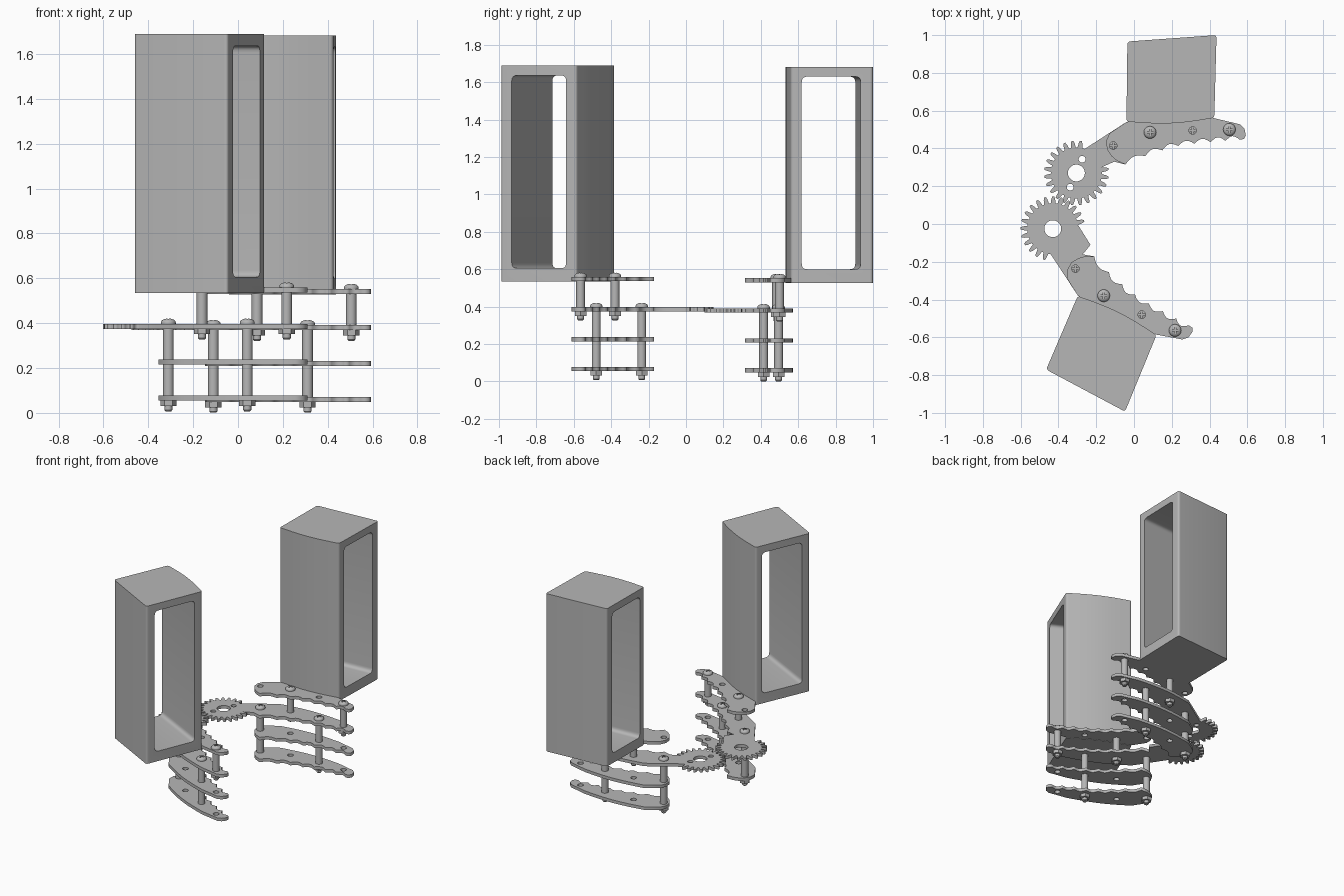
import bpy, bmesh, math
from mathutils import Matrix, Vector

if "Cube" in bpy.data.objects:
    bpy.data.objects.remove(bpy.data.objects["Cube"])

grey = bpy.data.materials.new("plain_grey")
grey.use_nodes = True
grey.diffuse_color = (0.47, 0.47, 0.47, 1)
grey.node_tree.nodes["Principled BSDF"].inputs["Base Color"].default_value = (0.47, 0.47, 0.47, 1)


def activate(ob):
    bpy.ops.object.select_all(action='DESELECT')
    ob.select_set(True)
    bpy.context.view_layer.objects.active = ob


def link(name, data):
    ob = bpy.data.objects.new(name, data)
    bpy.context.collection.objects.link(ob)
    return ob


def circle(c, r, n=20):
    return [(c[0] + r * math.cos(math.tau * i / n), c[1] + r * math.sin(math.tau * i / n)) for i in range(n)]


def sheet(name, loops, z, thick):
    """Flat part: first loop is the outline, the others are holes."""
    cu = bpy.data.curves.new(name, 'CURVE')
    cu.dimensions = '2D'
    cu.fill_mode = 'BOTH'
    cu.extrude = thick / 2
    for loop in loops:
        sp = cu.splines.new('POLY')
        sp.points.add(len(loop) - 1)
        for p, q in zip(sp.points, loop):
            p.co = (q[0], q[1], 0, 1)
        sp.use_cyclic_u = True
    ob = link(name, cu)
    activate(ob)
    bpy.ops.object.convert(target='MESH')
    ob = bpy.context.object
    bm = bmesh.new()
    bm.from_mesh(ob.data)
    bmesh.ops.remove_doubles(bm, verts=bm.verts, dist=1e-5)
    bmesh.ops.recalc_face_normals(bm, faces=bm.faces)
    bm.to_mesh(ob.data)
    bm.free()
    ob.data.materials.clear()
    ob.data.materials.append(grey)
    ob.location.z = z
    return ob


def lathe(name, profile, x, y, z, sides):
    bm = bmesh.new()
    vs = [bm.verts.new((r, 0, h)) for r, h in profile]
    es = [bm.edges.new(e) for e in zip(vs, vs[1:])]
    bmesh.ops.spin(bm, geom=vs + es, cent=(0, 0, 0), axis=(0, 0, 1), angle=math.tau, steps=sides)
    bmesh.ops.remove_doubles(bm, verts=bm.verts, dist=1e-5)
    bmesh.ops.recalc_face_normals(bm, faces=bm.faces)
    me = bpy.data.meshes.new(name)
    bm.to_mesh(me)
    bm.free()
    me.materials.append(grey)
    ob = link(name, me)
    ob.location = (x, y, z)
    return ob


def cut(ob, cutter):
    mod = ob.modifiers.new("cut", 'BOOLEAN')
    mod.operation = 'DIFFERENCE'
    mod.solver = 'EXACT'
    mod.object = cutter
    activate(ob)
    bpy.ops.object.modifier_apply(modifier="cut")
    bpy.data.objects.remove(cutter)


def smooth(ob):
    activate(ob)
    bpy.ops.object.shade_smooth_by_angle(angle=math.radians(35))


def rounded(pts, r, steps=5):
    out = []
    for i, p in enumerate(pts):
        p, a, b = Vector(p), Vector(pts[i - 1]), Vector(pts[(i + 1) % len(pts)])
        s, e = p + (a - p).normalized() * r, p + (b - p).normalized() * r
        for k in range(steps + 1):
            t = k / steps
            out.append(tuple(s * (1 - t) ** 2 + p * 2 * t * (1 - t) + e * t * t))
    return out


def arc(a, b, bulge, n=8):
    """Points strictly between a and b, bowed sideways."""
    a, b = Vector(a), Vector(b)
    side = Vector((a.y - b.y, b.x - a.x)).normalized()
    return [tuple(a.lerp(b, i / n) + side * bulge * math.sin(math.pi * i / n)) for i in range(1, n)]


# Finger layout, shared by both fingers
GEAR = Vector((-0.305, 0.27))
BOLTS = [(-0.11, 0.415), (0.085, 0.485), (0.31, 0.495), (0.505, 0.50)]
TIPS = [(-0.045, 0.315), (0.06, 0.36), (0.15, 0.39), (0.235, 0.413),
        (0.32, 0.425), (0.405, 0.433), (0.485, 0.44), (0.56, 0.446)]
HEEL, TOE = (-0.04, 0.54), (0.425, 0.56)


def jaw_edge():
    """Toothed gripping edge, fingertip and back edge, ending at the heel."""
    pts = [TIPS[0]]
    for a, b in zip(TIPS, TIPS[1:]):
        pts += arc(a, b, 0.022, 6) + [b]
    pts += [(0.583, 0.45), (0.592, 0.47), (0.585, 0.505), (0.56, 0.528), TOE]
    return pts + arc(TOE, HEEL, -0.02) + [HEEL]


def gear_edge(teeth):
    pts = []
    for k in range(teeth):
        for off, r in ((-5.5, 0.135), (-3.6, 0.158), (-1.8, 0.171), (1.8, 0.171), (3.6, 0.158), (5.5, 0.135)):
            a = math.radians(82 + 15 * k + off)
            pts.append(tuple(GEAR + Vector((math.cos(a), math.sin(a))) * r))
    return pts


def build_finger(side, T, dz, teeth, throat, gear_holes):
    def mapped(loop):
        return [T(p) for p in loop]

    # Four stacked plates, the third one carrying the gear
    nose = [(-0.13, 0.48), (-0.147, 0.44), (-0.143, 0.395), (-0.12, 0.36), (-0.09, 0.335)]
    bolt_holes = [mapped(circle(b, 0.02, 16)) for b in BOLTS]
    for name, z in (("lower", 0.06), ("middle", 0.22), ("upper", 0.541)):
        sheet(f"{side}_{name}_jaw_plate", [mapped(jaw_edge() + nose)] + bolt_holes, z + dz, 0.022)
    outline = jaw_edge() + [(-0.26, 0.398)] + gear_edge(teeth) + throat
    holes = [mapped(circle(c, r)) for c, r in gear_holes]
    sheet(f"{side}_gear_jaw_plate", [mapped(outline)] + bolt_holes + holes, 0.38 + dz, 0.022)

    # Bolts with domed cross heads, spacer sleeves and hexagonal nuts
    for i, b in enumerate(BOLTS):
        x, y = T(b)
        top, low, spans = ((0.391, 0.049, [(0.071, 0.209), (0.231, 0.369)]) if i % 2 == 0
                           else (0.552, 0.369, [(0.391, 0.53)]))
        dome = [(0.033 * math.cos(a), top + 0.006 + 0.018 * math.sin(a))
                for a in (math.radians(d) for d in range(90, -1, -15))]
        dome[0] = (0, dome[0][1])
        bolt = lathe(f"{side}_bolt_{i + 1}",
                     dome + [(0.033, top), (0.018, top), (0.018, low - 0.042), (0.013, low - 0.048),
                             (0, low - 0.048)], x, y, dz, 20)
        w, l = 0.004, 0.018
        corner = [(l, -w), (l, w), (w, w)]
        cross = [(px * c - py * s, px * s + py * c)
                 for c, s in ((1, 0), (0, 1), (-1, 0), (0, -1)) for px, py in corner]
        cut(bolt, sheet("cross_cutter", [[(x + p, y + q) for p, q in cross]], top + 0.023 + dz, 0.02))
        smooth(bolt)
        lathe(f"{side}_nut_{i + 1}", [(0, low), (0.036, low), (0.036, low - 0.024), (0, low - 0.024)],
              x, y, dz, 6)
        for j, (z0, z1) in enumerate(spans):
            smooth(lathe(f"{side}_spacer_{i + 1}_{j + 1}",
                         [(0.018, z0), (0.024, z0), (0.024, z1), (0.018, z1), (0.018, z0)], x, y, dz, 16))

    # Tall handle block with a slot right through it
    corners = rounded([(0.437, 1.0), (-0.035, 0.966), HEEL, TOE], 0.018)
    n = len(corners) * 3 // 4
    foot = corners[:n] + arc(corners[n - 1], corners[n], -0.017, 10) + corners[n:]
    block = sheet(f"{side}_handle_block", [mapped(foot)], 1.105 + dz, 1.155)
    mid = (0.195, 0.762)
    c = Vector(T(mid))
    d = Vector(T((mid[0] + 1, mid[1] + 0.061))) - c
    d = Vector((d.x, d.y, 0)).normalized()
    up = Vector((0, 0, 1))
    n = up.cross(d)
    slot = sheet("slot_cutter", [rounded([(-0.157, -0.515), (0.157, -0.515), (0.157, 0.515), (-0.157, 0.515)],
                                         0.03)], 0, 0.8)
    slot.matrix_world = Matrix.Translation((c.x, c.y, 1.115 + dz)) @ Matrix((n, up, d)).transposed().to_4x4()
    bpy.context.view_layer.update()
    cut(block, slot)
    smooth(block)


def front_place(p):
    """Mirror about the gear, swing open and move to the front gear centre."""
    v = Vector((p[0] - GEAR.x, GEAR.y - p[1]))
    v.rotate(Matrix.Rotation(math.radians(-23.9), 2))
    return (v.x - 0.43, v.y - 0.025)


build_finger("back", lambda p: tuple(p), 0.0, 20, [(-0.105, 0.33)],
             [(GEAR, 0.045), ((-0.275, 0.343), 0.018), ((-0.338, 0.195), 0.018)])
build_finger("front", front_place, 0.006, 17, [(-0.088, 0.267), (-0.105, 0.33)], [(GEAR, 0.045)])
